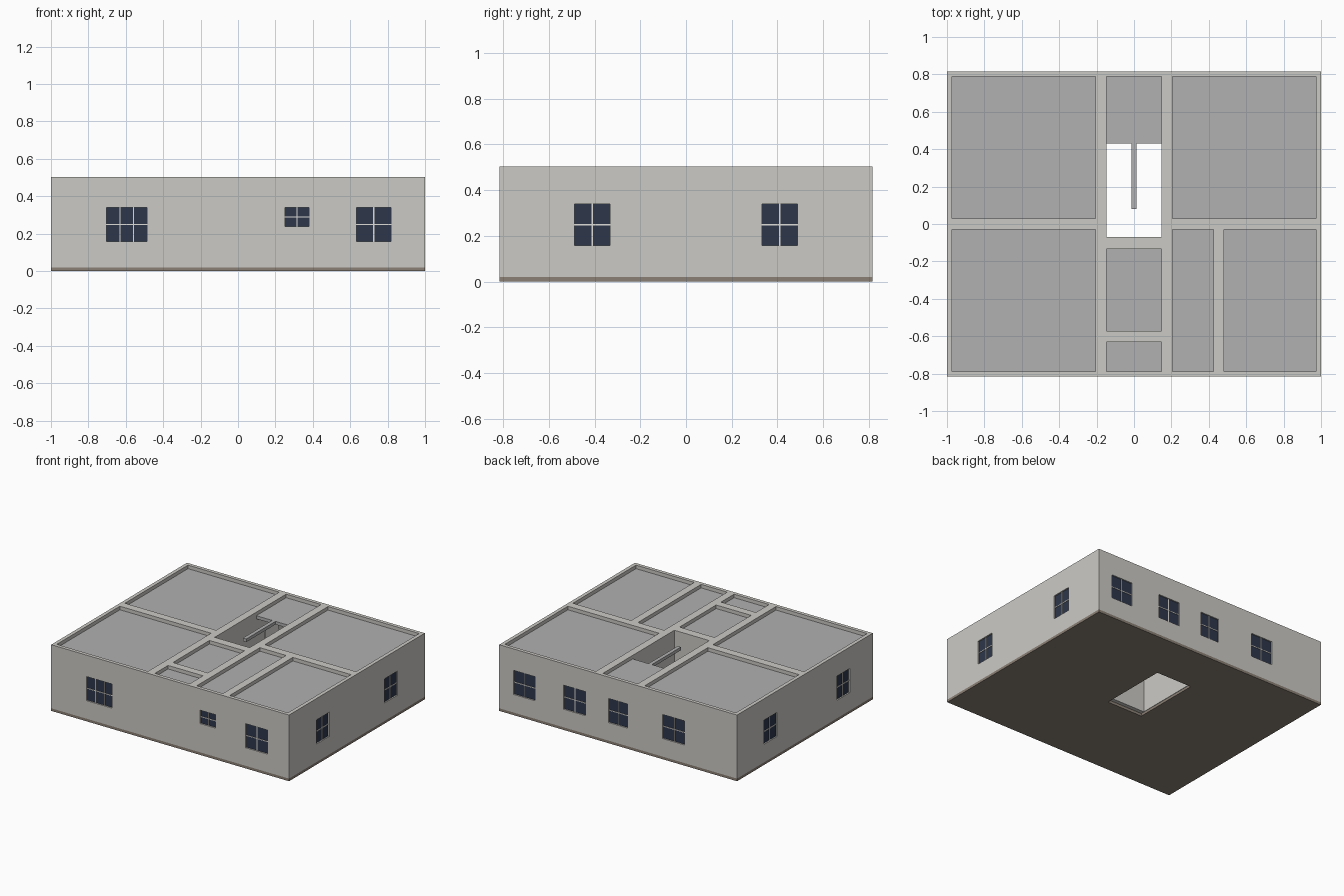
import bpy, bmesh
from mathutils import Matrix, Vector

if "Cube" in bpy.data.objects:
    bpy.data.objects.remove(bpy.data.objects["Cube"])

X, Y, TOP, FLOOR = 1.0, 0.815, 0.503, 0.02
CEIL0, CEIL1 = 0.452, 0.476


def material(name, rgb):
    m = bpy.data.materials.new(name)
    m.diffuse_color = (*rgb, 1)
    m.use_nodes = True
    m.node_tree.nodes["Principled BSDF"].inputs["Base Color"].default_value = m.diffuse_color
    return m


WALL = material("plaster", (0.60, 0.59, 0.56))
SLAB = material("brown_slab", (0.26, 0.22, 0.18))
CEIL = material("ceiling_grey", (0.44, 0.44, 0.44))
GLASS = material("dark_glass", (0.027, 0.038, 0.07))
FRAME = material("frame_white", (0.75, 0.74, 0.70))


def boxes(name, spans, mat=None):
    """One object made from boxes given as (x0, x1, y0, y1, z0, z1)."""
    bm = bmesh.new()
    for x0, x1, y0, y1, z0, z1 in spans:
        c = Vector((x0 + x1, y0 + y1, z0 + z1)) / 2
        s = Matrix.Diagonal((x1 - x0, y1 - y0, z1 - z0, 1))
        bmesh.ops.create_cube(bm, size=1, matrix=Matrix.Translation(c) @ s)
    me = bpy.data.meshes.new(name)
    bm.to_mesh(me)
    bm.free()
    if mat:
        me.materials.append(mat)
    ob = bpy.data.objects.new(name, me)
    bpy.context.collection.objects.link(ob)
    return ob


def cut(ob, spans):
    """Subtract boxes from an object and apply the result."""
    cutter = boxes("cutter", spans)
    cutter.hide_render = True
    mod = ob.modifiers.new("cut", 'BOOLEAN')
    mod.operation, mod.solver, mod.object = 'DIFFERENCE', 'EXACT', cutter
    dg = bpy.context.evaluated_depsgraph_get()
    me = bpy.data.meshes.new_from_object(ob.evaluated_get(dg))
    ob.modifiers.clear()
    ob.data = me
    bpy.data.objects.remove(cutter)


# Room plan: x0, x1, y0, y1
stair = (-0.147, 0.147, -0.07, 0.788)
rooms = [
    (-0.972, -0.205, 0.03, 0.788), (0.205, 0.972, 0.03, 0.788),
    (-0.972, -0.205, -0.03, -0.788), (0.205, 0.425, -0.788, -0.03),
    (0.482, 0.972, -0.788, -0.03),
    (-0.147, 0.147, -0.572, -0.133), (-0.147, 0.147, -0.788, -0.63),
]
rooms = [(a, b, min(c, d), max(c, d)) for a, b, c, d in rooms]

# Windows: side, start, end, bottom, top, number of columns
windows = [
    ("front", -0.703, -0.487, 0.157, 0.34, 3),
    ("front", 0.252, 0.38, 0.238, 0.34, 2),
    ("front", 0.634, 0.818, 0.157, 0.34, 2),
    ("back", 0.70, 0.88, 0.157, 0.34, 2),
    ("back", 0.275, 0.46, 0.157, 0.34, 2),
    ("back", -0.08, 0.08, 0.157, 0.34, 2),
    ("back", -0.56, -0.375, 0.157, 0.34, 2),
    ("right", -0.487, -0.332, 0.157, 0.34, 2),
    ("right", 0.332, 0.487, 0.157, 0.34, 2),
    ("left", 0.335, 0.49, 0.157, 0.34, 2),
    ("left", -0.54, -0.385, 0.157, 0.34, 2),
]


def in_wall(side, u0, u1, d0, d1, z0, z1):
    """Box along a wall; d0..d1 is the depth measured inward from its face."""
    if side == "front":
        return (u0, u1, -Y + d0, -Y + d1, z0, z1)
    if side == "back":
        return (u0, u1, Y - d1, Y - d0, z0, z1)
    if side == "right":
        return (X - d1, X - d0, u0, u1, z0, z1)
    return (-X + d0, -X + d1, u0, u1, z0, z1)


# Walls: a block with rooms and window openings cut out
walls = boxes("walls", [(-X, X, -Y, Y, FLOOR, TOP)], WALL)
cut(walls, [(*r, 0, 1) for r in rooms + [stair]])
cut(walls, [in_wall(s, a, b, -0.05, 0.06, z0, z1)
            for s, a, b, z0, z1, n in windows])

# Floor slab with stair opening
floor = boxes("floor_slab", [(-X, X, -Y, Y, 0, FLOOR)], SLAB)
cut(floor, [(-0.15, 0.15, -0.1, 0.43, -1, 1)])

# Ceilings, stair landing and the narrow beam between the flights
boxes("room_ceilings", [(*r, CEIL0, CEIL1) for r in rooms], CEIL)
boxes("upper_landing", [(-0.147, 0.147, 0.43, 0.788, CEIL0, CEIL1)], CEIL)
boxes("stair_beam", [(-0.014, 0.014, 0.08, 0.43, CEIL0, CEIL1)], CEIL)

# Landing doors
boxes("landing_doors", [(s * 0.144 - 0.004, s * 0.144 + 0.004, 0.53, 0.69, FLOOR, 0.36)
                        for s in (-1, 1)], FRAME)

# Glass panes and glazing bars
panes, bars, W = [], [], 0.003
for s, a, b, z0, z1, n in windows:
    panes.append(in_wall(s, a, b, 0.010, 0.016, z0, z1))
    zm = (z0 + z1) / 2
    bars.append(in_wall(s, a, b, 0.006, 0.020, zm - W, zm + W))
    for i in range(1, n):
        u = a + (b - a) * i / n
        bars.append(in_wall(s, u - W, u + W, 0.006, 0.020, z0, z1))
boxes("window_glass", panes, GLASS)
boxes("window_bars", bars, FRAME)
